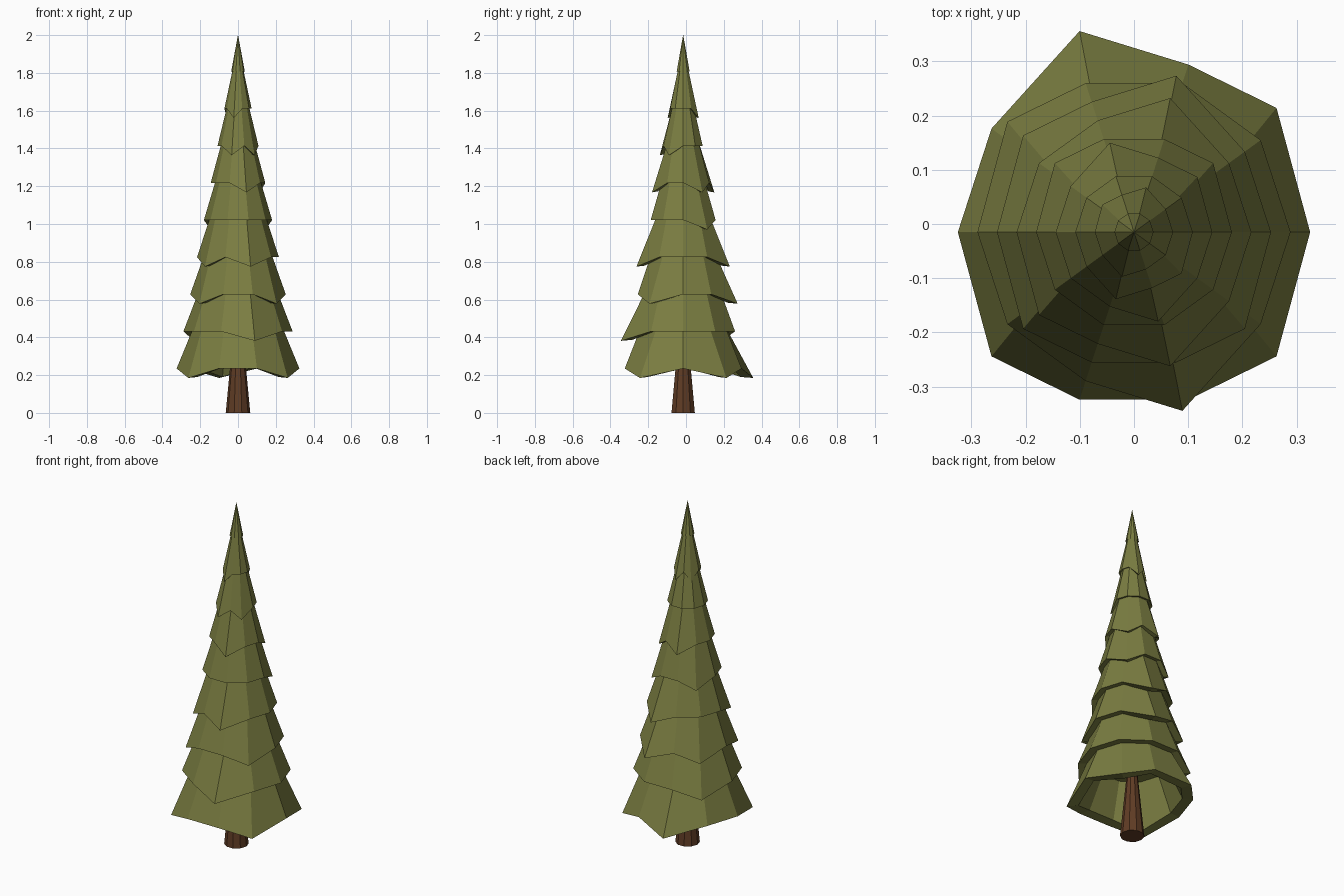
import bpy, bmesh
from math import cos, sin, radians, pi

if "Cube" in bpy.data.objects:
    bpy.data.objects.remove(bpy.data.objects["Cube"])

CY = -0.015      # trunk axis sits slightly forward of centre
SIDES = 10
TIERS = 9


def material(name, rgb):
    m = bpy.data.materials.new(name)
    m.diffuse_color = (*rgb, 1)
    m.use_nodes = True
    m.node_tree.nodes["Principled BSDF"].inputs["Base Color"].default_value = m.diffuse_color
    return m


green = material("needles", (0.195, 0.205, 0.053))
brown = material("bark", (0.115, 0.045, 0.018))


def ring(bm, r, z, droop=()):
    """Ring of vertices; the listed corners hang lower and stick out in y."""
    verts = []
    for k in range(SIDES):
        a = 2 * pi * k / SIDES
        d = k in droop
        verts.append(bm.verts.new((r * cos(a), CY + r * sin(a) * (1.2 if d else 1),
                                   z - (0.05 if d else 0))))
    return verts


def bridge(bm, a, b):
    for k in range(SIDES):
        n = (k + 1) % SIDES
        bm.faces.new((a[k], a[n], b[n], b[k]))


def finish(bm, name, mat):
    bmesh.ops.recalc_face_normals(bm, faces=bm.faces)
    mesh = bpy.data.meshes.new(name)
    bm.to_mesh(mesh)
    bm.free()
    mesh.materials.append(mat)
    ob = bpy.data.objects.new(name, mesh)
    bpy.context.collection.objects.link(ob)
    return ob


# Trunk: tapered, reaching up inside the lowest branches
bm = bmesh.new()
low, high = ring(bm, 0.065, 0), ring(bm, 0.022, 0.45)
bridge(bm, low, high)
bm.faces.new(low)
bm.faces.new(high)
finish(bm, "trunk", brown)

# Foliage: stacked hollow skirts, each with a few drooping corners
droops = [(1, 3, 6, 9), (4, 8), (2, 4, 6, 9), (2, 6, 8), (1, 4),
          (1, 3, 8), (7, 9), (2, 4, 7), ()]
for i in range(TIERS):
    r = 0.325 * (1 - i / TIERS)
    z = 0.235 + 0.1965 * i
    last = i == TIERS - 1
    top_z = 2.0 if last else z + 0.23
    top_r = max(0.0005, 0.82 * r - 0.036)
    bm = bmesh.new()
    rim = ring(bm, r, z, droops[i])
    top = ring(bm, top_r, top_z)
    inner_rim = ring(bm, r * 0.82, z + 0.005, droops[i])
    inner_top = ring(bm, top_r * 0.8, top_z - 0.03)
    bridge(bm, rim, top)
    bridge(bm, inner_rim, rim)
    bridge(bm, inner_top, inner_rim)
    bm.faces.new(top)
    bm.faces.new(inner_top)
    finish(bm, f"foliage_tier_{i + 1}", green)
